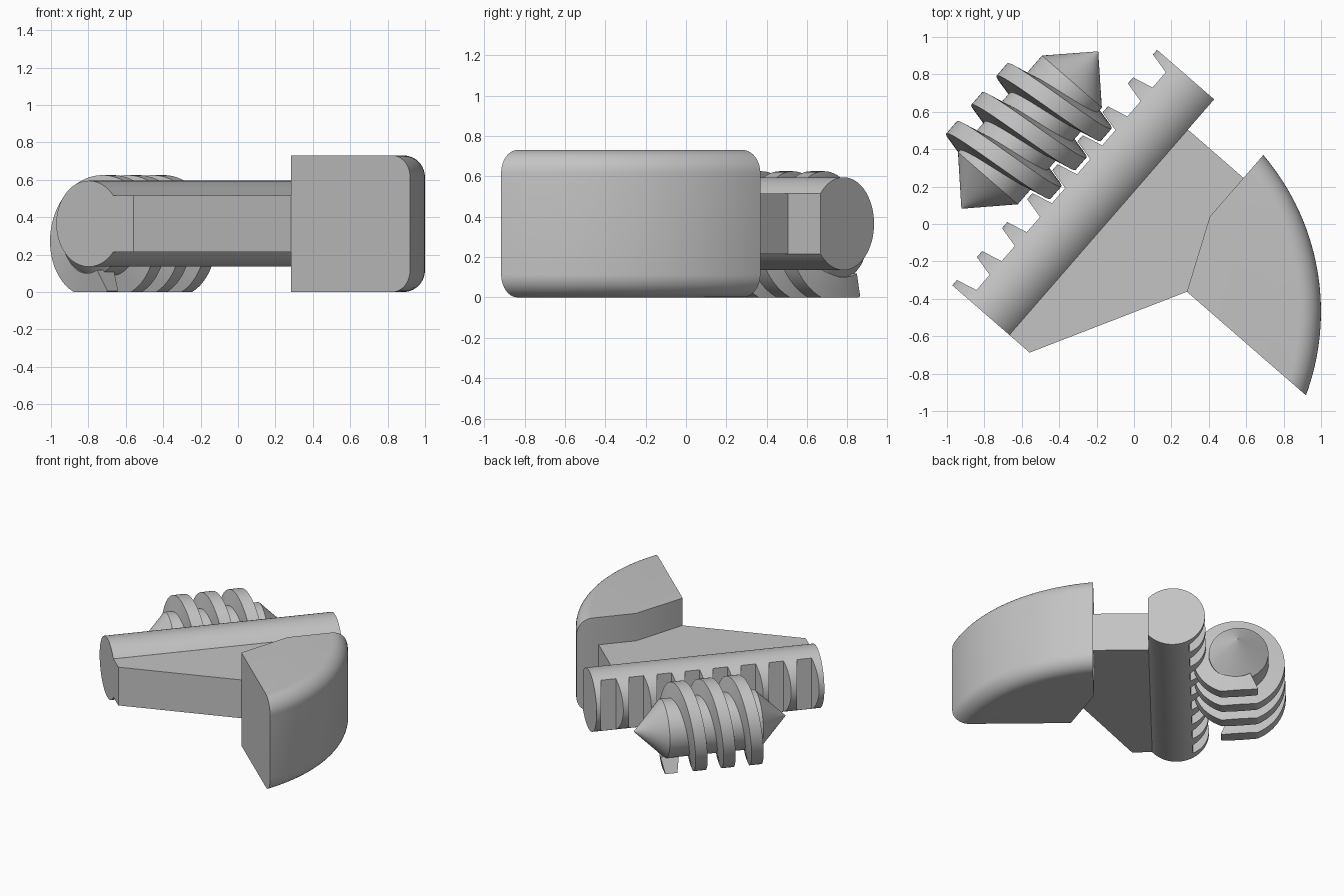
import bpy
import bmesh
from math import radians, sin, cos, sqrt, atan2, pi
from mathutils import Vector

cube = bpy.data.objects.get("Cube")
if cube:
    bpy.data.objects.remove(cube, do_unlink=True)

TILT = radians(49)   # all parts are built along x, then turned to this heading
PITCH = 0.205        # spacing shared by rack teeth and worm thread

steel = bpy.data.materials.new("light_grey_steel")
steel.use_nodes = True
GREY = (0.55, 0.55, 0.55, 1)
steel.diffuse_color = GREY
steel.node_tree.nodes["Principled BSDF"].inputs["Base Color"].default_value = GREY


def finish(name, bm, smooth=True):
    """Turn a bmesh into a named, turned and shaded object."""
    bmesh.ops.recalc_face_normals(bm, faces=bm.faces)
    mesh = bpy.data.meshes.new(name)
    bm.to_mesh(mesh)
    bm.free()
    mesh.materials.append(steel)
    obj = bpy.data.objects.new(name, mesh)
    bpy.context.collection.objects.link(obj)
    obj.rotation_euler.z = TILT
    bpy.ops.object.select_all(action="DESELECT")
    obj.select_set(True)
    bpy.context.view_layer.objects.active = obj
    if smooth:
        bpy.ops.object.shade_smooth_by_angle(angle=radians(30))
    return obj


def loft(bm, rings, caps=True):
    """Skin a list of closed rings of points."""
    loops = [[bm.verts.new(p) for p in ring] for ring in rings]
    n = len(loops[0])
    for a, b in zip(loops, loops[1:]):
        for i in range(n):
            j = (i + 1) % n
            bm.faces.new((a[i], a[j], b[j], b[i]))
    if caps:
        bm.faces.new(loops[0])
        bm.faces.new(loops[-1])


def prism(bm, outline, z0, z1):
    loft(bm, [[(x, y, z) for x, y in outline] for z in (z0, z1)])


# Rack bar: round bar with a flat along the arm side
BAR_Y, BAR_Z, BAR_R = 0.288, 0.365, 0.23
flat = atan2(0.15, 0.174)
section = []
for i in range(57):
    a = -pi + flat + (2 * pi - 2 * flat) * i / 56
    section.append((BAR_Y + BAR_R * cos(a), BAR_Z + BAR_R * sin(a)))
bm = bmesh.new()
loft(bm, [[(x, y, z) for y, z in section] for x in (-0.885, 0.784)])
rack = finish("toothed_rack", bm, smooth=False)

# Tooth gaps cut out of the bar
bm = bmesh.new()
ROOT_Y, OUT_Y = 0.404, 0.56
for k in range(8):
    mid = -0.868 + PITCH * (k + 0.5)
    half_in, half_out = 0.054, 0.091
    prism(bm, [(mid - half_in, ROOT_Y), (mid + half_in, ROOT_Y),
               (mid + half_out, OUT_Y), (mid - half_out, OUT_Y)], 0, 0.75)
cutter = finish("gap_cutter", bm, smooth=False)
cutter.hide_render = True
cut = rack.modifiers.new("gaps", "BOOLEAN")
cut.operation = "DIFFERENCE"
cut.solver = "EXACT"
cut.object = cutter
bpy.ops.object.select_all(action="DESELECT")
rack.select_set(True)
bpy.context.view_layer.objects.active = rack
bpy.ops.object.modifier_apply(modifier=cut.name)
bpy.data.objects.remove(cutter, do_unlink=True)
bpy.ops.object.shade_smooth_by_angle(angle=radians(30))

# Arm joining the rack to the jaw
bm = bmesh.new()
prism(bm, [(-0.885, 0.15), (-0.885, -0.03), (-0.088, -0.451),
           (0.2, -0.5), (0.57, -0.4), (0.57, 0.15)], 0.215, 0.515)
finish("arm", bm, smooth=False)

# Jaw: thick sector whose curved edge is rounded at top and bottom
JAW_H, JAW_R, ROUND = 0.73, 1.29, 0.115
CX, CY, SIDE_X, SIDE_Y = -0.544, -0.088, -0.088, -0.28


def jaw_ring(inset, z):
    r = JAW_R - inset
    start = atan2(SIDE_Y - CY, sqrt(r * r - (SIDE_Y - CY) ** 2))
    end = atan2(-sqrt(r * r - (SIDE_X - CX) ** 2), SIDE_X - CX)
    ring = [(SIDE_X, -0.451, z), (0.296, SIDE_Y, z)]
    for i in range(41):
        a = start + (end - start) * i / 40
        ring.append((CX + r * cos(a), CY + r * sin(a), z))
    return ring


steps = [i * pi / 20 for i in range(11)]
lower = [(ROUND * (1 - sin(a)), ROUND * (1 - cos(a))) for a in steps]
upper = [(e, JAW_H - z) for e, z in reversed(lower)]
bm = bmesh.new()
loft(bm, [jaw_ring(e, z) for e, z in lower + upper])
finish("jaw", bm)

# Worm core: cylinder with pointed ends
WORM_Y, WORM_Z, CORE_R, SEG = 0.75, 0.30, 0.212, 64


def around(x, r, a):
    return (x, WORM_Y + r * cos(a), WORM_Z + r * sin(a))


bm = bmesh.new()
rings = [[around(x, r, 2 * pi * i / SEG) for i in range(SEG)]
         for x, r in ((-0.543, 0.001), (-0.328, CORE_R),
                      (0.357, CORE_R), (0.57, 0.001))]
loft(bm, rings)
finish("worm_core", bm)

# Worm thread: tapered section swept along a helix, trimmed flat underneath
bm = bmesh.new()
rings = []
for deg in range(-115, 1016, 5):
    a = radians(deg)
    x = -0.25 + PITCH * deg / 360
    rings.append([around(x - 0.068, 0.2, a), around(x - 0.044, 0.325, a),
                  around(x + 0.044, 0.325, a), around(x + 0.068, 0.2, a)])
loft(bm, rings)
bmesh.ops.bisect_plane(bm, geom=bm.verts[:] + bm.edges[:] + bm.faces[:],
                       plane_co=Vector((0, 0, 0)), plane_no=Vector((0, 0, -1)),
                       clear_outer=True)
bmesh.ops.holes_fill(bm, edges=[e for e in bm.edges if e.is_boundary], sides=0)
finish("worm_thread", bm)
